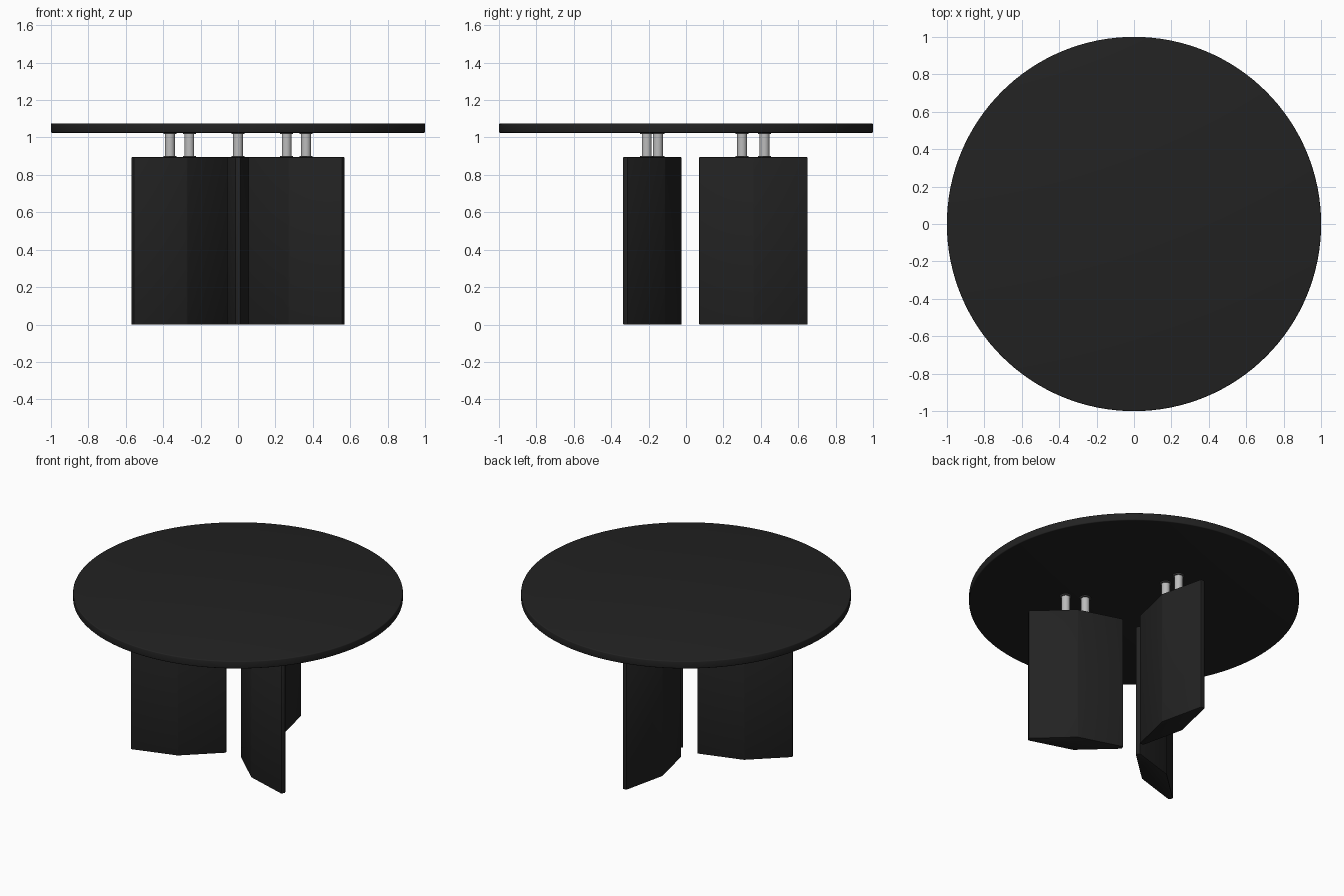
import bpy, bmesh, math
from mathutils import Matrix

if "Cube" in bpy.data.objects:
    bpy.data.objects.remove(bpy.data.objects["Cube"])


def material(name, v):
    m = bpy.data.materials.new(name)
    m.diffuse_color = (v, v, v, 1)
    m.use_nodes = True
    m.node_tree.nodes["Principled BSDF"].inputs["Base Color"].default_value = m.diffuse_color
    return m


BLACK = material("black_finish", 0.016)
STEEL = material("brushed_steel", 0.5)
DARK = material("dark_steel", 0.08)


def finish(obj, mat, bevel=0.0, segments=3):
    obj.data.materials.append(mat)
    bpy.ops.object.select_all(action='DESELECT')
    obj.select_set(True)
    bpy.context.view_layer.objects.active = obj
    if bevel:
        b = obj.modifiers.new("soft_edges", 'BEVEL')
        b.width, b.segments = bevel, segments
        b.limit_method, b.angle_limit = 'ANGLE', math.radians(20)
        bpy.ops.object.modifier_apply(modifier=b.name)
    bpy.ops.object.shade_smooth_by_angle(angle=math.radians(35))
    return obj


def cylinder(name, r, z0, z1, mat, x=0, y=0, sides=32, bevel=0.0):
    bpy.ops.mesh.primitive_cylinder_add(vertices=sides, radius=r, depth=z1 - z0,
                                        location=(x, y, (z0 + z1) / 2))
    obj = bpy.context.object
    obj.name = name
    return finish(obj, mat, bevel)


def leg(name, angle):
    # Lens-shaped column: blunt narrow ends, ridge at the middle of each side
    half = [(0.07, 0.014), (0.36, 0.08), (0.65, 0.014)]
    outline = [(r, -t) for r, t in half] + [(r, t) for r, t in reversed(half)]
    bm = bmesh.new()
    face = bm.faces.new([bm.verts.new((r, t, 0)) for r, t in outline])
    ext = bmesh.ops.extrude_face_region(bm, geom=[face])
    top = [v for v in ext["geom"] if isinstance(v, bmesh.types.BMVert)]
    bmesh.ops.translate(bm, verts=top, vec=(0, 0, 0.895))
    bmesh.ops.recalc_face_normals(bm, faces=bm.faces)
    bmesh.ops.transform(bm, matrix=Matrix.Rotation(angle, 4, 'Z'), verts=bm.verts)
    mesh = bpy.data.meshes.new(name)
    bm.to_mesh(mesh)
    bm.free()
    obj = bpy.data.objects.new(name, mesh)
    bpy.context.collection.objects.link(obj)
    finish(obj, BLACK, 0.004, 2)


# Round top
cylinder("table_top", 1.0, 1.025, 1.075, BLACK, sides=128, bevel=0.006)

# Three radial legs, each with two steel posts and their flanges
for i, deg in enumerate((90, 210, 330), 1):
    a = math.radians(deg)
    leg(f"leg_{i}", a)
    for j, r in enumerate((0.30, 0.42), 1):
        x, y = r * math.cos(a), r * math.sin(a)
        cylinder(f"post_{i}_{j}", 0.026, 0.893, 1.027, STEEL, x, y)
        cylinder(f"lower_flange_{i}_{j}", 0.035, 0.893, 0.901, DARK, x, y)
        cylinder(f"upper_flange_{i}_{j}", 0.035, 1.018, 1.026, DARK, x, y)
